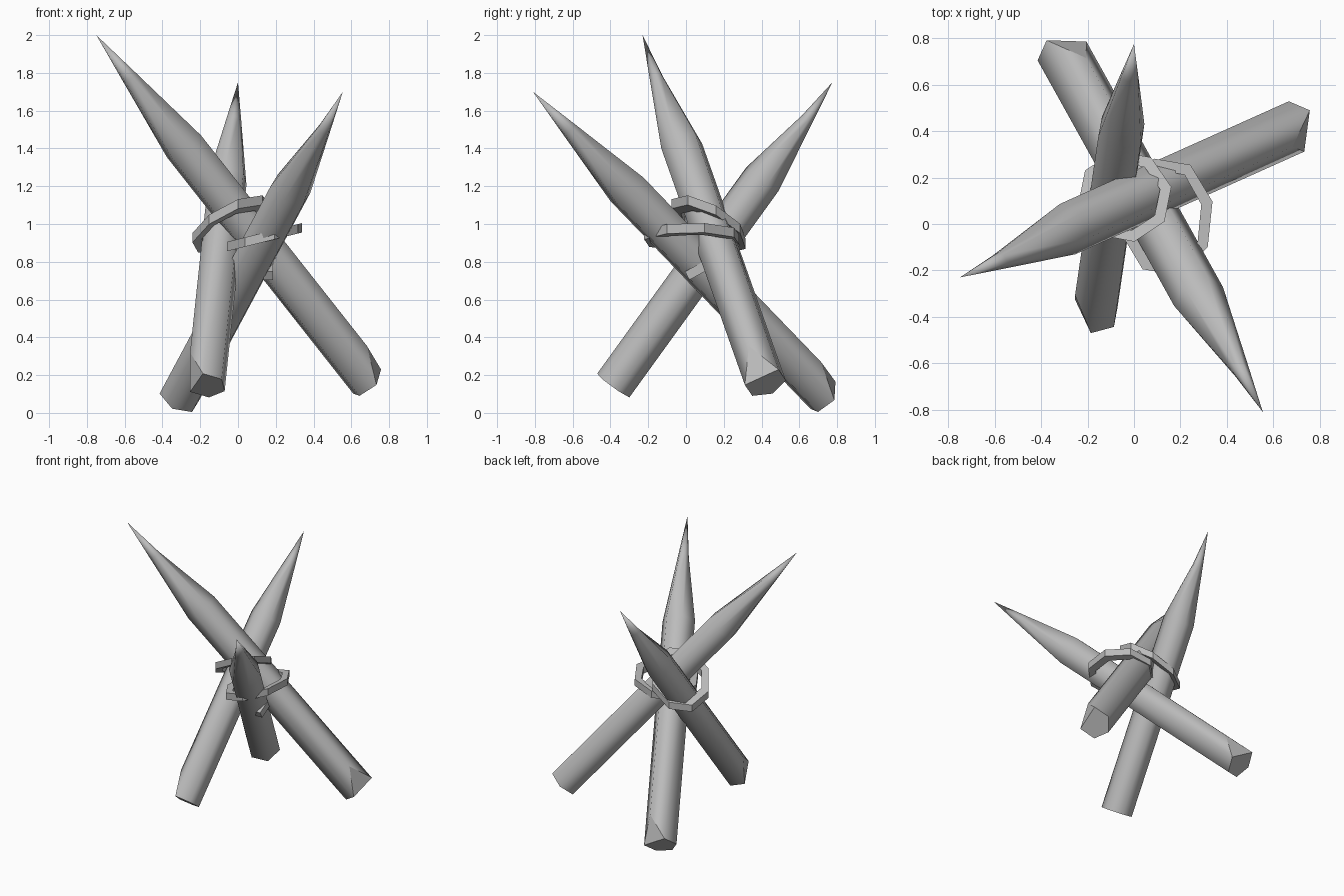
import bpy, bmesh, math
from mathutils import Vector, Matrix

cube = bpy.data.objects.get("Cube")
if cube:
    bpy.data.objects.remove(cube, do_unlink=True)

grey = bpy.data.materials.new("grey_wood")
grey.use_nodes = True
colour = (0.5, 0.5, 0.5, 1)
grey.diffuse_color = colour
grey.node_tree.nodes["Principled BSDF"].inputs["Base Color"].default_value = colour


def finish(bm, name):
    bmesh.ops.recalc_face_normals(bm, faces=bm.faces[:])
    mesh = bpy.data.meshes.new(name)
    bm.to_mesh(mesh)
    bm.free()
    mesh.materials.append(grey)
    obj = bpy.data.objects.new(name, mesh)
    bpy.context.collection.objects.link(obj)
    return obj


def stake(name, base, tip, chop_dir, radius):
    """Six-sided sharpened pole; one corner of the butt is chopped off towards chop_dir."""
    base, tip = Vector(base), Vector(tip)
    length = (tip - base).length
    axis = (tip - base).normalized()
    side = Vector(chop_dir)
    side = (side - axis * side.dot(axis)).normalized()
    across = axis.cross(side)
    bm = bmesh.new()

    def ring(height, r):
        return [bm.verts.new(base + axis * height + r * (
            side * math.cos(i * math.pi / 3) + across * math.sin(i * math.pi / 3)))
            for i in range(6)]

    butt = ring(0, radius)
    butt[0].co += axis * 0.18
    shoulder = ring(length * 0.68, radius)
    neck = ring(length * 0.88, radius * 0.38)
    # shave one side of the point
    for i in (1, 2):
        centre = base + axis * length * 0.88
        neck[i].co = centre + (neck[i].co - centre) * 0.7
    point = bm.verts.new(tip)
    for low, high in ((butt, shoulder), (shoulder, neck)):
        for i in range(6):
            j = (i + 1) % 6
            bm.faces.new((low[i], low[j], high[j], high[i])).smooth = True
    for i in range(6):
        bm.faces.new((neck[i], neck[(i + 1) % 6], point)).smooth = True
    # flat butt end and chopped corner
    bm.faces.new(butt[1:])
    bm.faces.new((butt[0], butt[5], butt[1]))
    return finish(bm, name)


def band(name, centre, normal, rx, ry, turn):
    """Eight-sided tilted binding with a rectangular section."""
    normal = Vector(normal)
    bm = bmesh.new()
    rings = []
    for i in range(8):
        a = turn + i * math.pi / 4
        section = []
        for inset, lift in ((0, -1), (0, 1), (0.05, 1), (0.05, -1)):
            x, y = (rx - inset) * math.cos(a), (ry - inset) * math.sin(a)
            z = -(normal.x * x + normal.y * y) / normal.z + lift * 0.025
            section.append(bm.verts.new(Vector(centre) + Vector((x, y, z))))
        rings.append(section)
    for i in range(8):
        a, b = rings[i], rings[(i + 1) % 8]
        for k in range(4):
            m = (k + 1) % 4
            bm.faces.new((a[k], b[k], b[m], a[m]))
    return finish(bm, name)


# Three crossed stakes
stake("long_stake", (0.70, 0.42, 0.16), (-0.75, -0.23, 2.0), (0.73, -0.31, 0.46), 0.114)
stake("front_leaning_stake", (-0.31, 0.745, 0.085), (0.555, -0.81, 1.7), (0.35, 0.77, 0.57), 0.114)
stake("short_stake", (-0.17, -0.385, 0.145), (0, 0.775, 1.75), (-0.92, -0.38, 0.08), 0.107)

# Bindings around the crossing
band("lower_binding", (0.14, 0.03, 0.93), (-0.25, 0, 1), 0.205, 0.26, 0.26)
band("upper_binding", (-0.04, 0.12, 1.0), (-0.45, 0.45, 1), 0.205, 0.2, 0.2)

# Loose end of the binding in the gap below the crossing
bm = bmesh.new()
bmesh.ops.create_cube(bm, size=1, matrix=Matrix.Translation((0.16, 0.05, 0.75))
                      @ Matrix.Rotation(0.5, 4, 'X') @ Matrix.Diagonal((0.05, 0.1, 0.05, 1)))
finish(bm, "binding_end")
